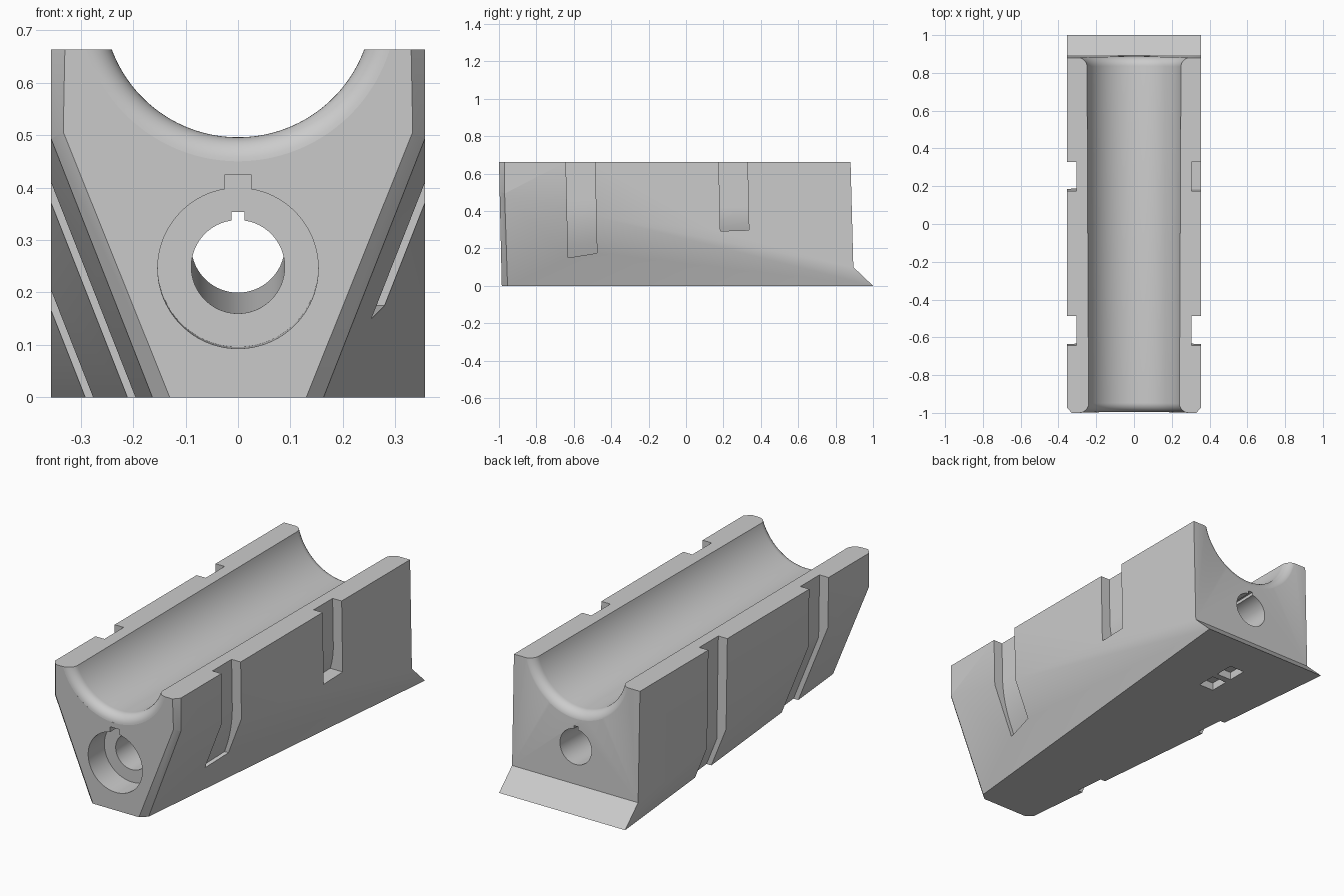
import bpy, bmesh
from math import sin, cos, pi, radians
from mathutils import Vector

if "Cube" in bpy.data.objects:
    bpy.data.objects.remove(bpy.data.objects["Cube"])

TILT = 0.0227          # end faces, slots and bore all lean by this slope


def loft(name, rings):
    """Closed solid through rings with equal point counts."""
    bm = bmesh.new()
    vs = [[bm.verts.new(p) for p in r] for r in rings]
    n = len(rings[0])
    for a, b in zip(vs, vs[1:]):
        for i in range(n):
            j = (i + 1) % n
            bm.faces.new((a[i], a[j], b[j], b[i]))
    bm.faces.new(vs[0])
    bm.faces.new(vs[-1])
    bmesh.ops.recalc_face_normals(bm, faces=bm.faces[:])
    me = bpy.data.meshes.new(name)
    bm.to_mesh(me)
    bm.free()
    ob = bpy.data.objects.new(name, me)
    bpy.context.collection.objects.link(ob)
    return ob


def cut(cutter):
    cutter.hide_render = True
    m = body.modifiers.new("cut", 'BOOLEAN')
    m.operation, m.solver, m.object = 'DIFFERENCE', 'EXACT', cutter
    bpy.context.view_layer.objects.active = body
    bpy.ops.object.modifier_apply(modifier=m.name)
    bpy.data.objects.remove(cutter, do_unlink=True)


def box(x0, x1, y0, y1, z0, z1, slope=0.0):
    def ring(y):
        d = slope * (y + 0.99)
        return [(x0, y, z0 + d), (x1, y, z0 + d), (x1, y, z1 + d), (x0, y, z1 + d)]
    return loft("box_cutter", [ring(y0), ring(y1)])


# Body: side profile extruded across the width
W = 0.356
profile = [(-0.985, 0), (-1, 0.663), (0.88, 0.663), (0.895, 0.1), (1, 0)]
body = loft("support_block", [[(x, y, z) for y, z in profile] for x in (-W, W)])

# Tapered flanks and front edge chamfers, mirrored
planes = [
    ((W, -1, 0.5), (0.16, -0.985, 0), (W, 1, 0)),
    ((0.33, -1, 0.5), (0.33, -1, 0), (W, -0.97, 0)),
    ((0.33, -0.997, 0.5), (0.13, -0.985, 0), (0.16, -0.957, 0)),
]
bm = bmesh.new()
bm.from_mesh(body.data)
for s in (1, -1):
    for pts in planes:
        a, b, c = [Vector((s * p[0], p[1], p[2])) for p in pts]
        no = (b - a).cross(c - a).normalized()
        if no.dot(Vector((0, 0, 0.4)) - a) > 0:
            no.negate()
        r = bmesh.ops.bisect_plane(bm, geom=bm.verts[:] + bm.edges[:] + bm.faces[:],
                                   plane_co=a, plane_no=no, clear_outer=True)
        edges = [e for e in bm.edges if e.is_boundary]
        bmesh.ops.holes_fill(bm, edges=edges, sides=0)
bmesh.ops.recalc_face_normals(bm, faces=bm.faces[:])
bm.to_mesh(body.data)
bm.free()

# Barrel-shaped trough with rounded lips at both ends
R, F, N = 0.2565, 0.05, 128
y_front, y_back = -0.985, 0.897
angles = [radians(86 - 86 * i / 10) for i in range(11)]
lip = [(F * (1 - sin(a)), R + F * (1 - cos(a))) for a in angles]
stations = [(y_front - 0.05, lip[0][1])]
stations += [(y_front + d, r) for d, r in lip]
stations += [(y_back - d, r) for d, r in reversed(lip)]
stations += [(y_back + 0.05, lip[0][1])]
rings = []
for y, r in stations:
    zc = 0.753 - 0.0145 * (y - y_front)
    ring = []
    for i in range(N):
        t = 2 * pi * (i + 0.5) / N
        z = zc + r * sin(t)
        ring.append((r * cos(t), y - TILT * z, z))
    rings.append(ring)
cut(loft("trough_cutter", rings))


# Keyed bore and counterbore, rising slightly to the back
def tube(r, y0, y1):
    def ring(y):
        zc = 0.246 + TILT * (y + 0.99)
        return [(r * cos(2 * pi * i / 96), y - TILT * (r * sin(2 * pi * i / 96)),
                 zc + r * sin(2 * pi * i / 96)) for i in range(96)]
    cut(loft("bore_cutter", [ring(y0), ring(y1)]))


tube(0.153, -1.1, -0.86)
cut(box(-0.026, 0.026, -1.1, -0.864, 0.3, 0.424, TILT))
tube(0.089, -1.1, 1.1)
cut(box(-0.012, 0.012, -1.1, 1.1, 0.25, 0.350, TILT))


# Side slots: upright floor that turns to follow the tapered flank
def flank(y, z):
    return W + 0.0987 * (y - 1) + 0.395 * z


def slot(side, y0, y1, zbot, floor, steps=16):
    rings = []
    for y in (y0, y1):
        zb = zbot(y)
        ring = []
        for i in range(steps + 1):
            z = 0.72 + (zb - 0.72) * i / steps
            yy = y + TILT * (0.66 - z)
            ring.append((side * floor(yy, z), yy, z))
        ring.append((side * 0.5, y + TILT * (0.66 - zb), zb))
        ring.append((side * 0.5, y + TILT * (0.66 - 0.72), 0.72))
        rings.append(ring)
    cut(loft("slot_cutter", rings))


def soft_floor(y, z):
    a, b = 0.305, flank(y, z) - 0.022
    k = max(0.05 - abs(a - b), 0)
    return min(a, b) - k * k / 0.2


for y0, y1 in ((-0.642, -0.487), (0.175, 0.328)):
    slot(-1, y0, y1, lambda y: -0.05,
         lambda y, z: min(0.305, flank(y, z) - 0.027), 64)
slot(1, -0.642, -0.487, lambda y: 0.15 + 0.16 * (y + 0.642), soft_floor, 32)
slot(1, 0.175, 0.328, lambda y: 0.293 + 0.03 * (y - 0.175),
     lambda y, z: 0.305 - 0.02 * (max(0.42 - z, 0) / 0.125) ** 2, 32)

# Two small pockets in the underside
for y in (0.60, 0.735):
    cut(box(-0.042, 0.042, y - 0.05, y + 0.05, -0.1, 0.04))

# Smooth curves, crisp edges
bpy.ops.object.select_all(action='DESELECT')
body.select_set(True)
bpy.context.view_layer.objects.active = body
bpy.ops.object.shade_smooth_by_angle(angle=radians(25))
